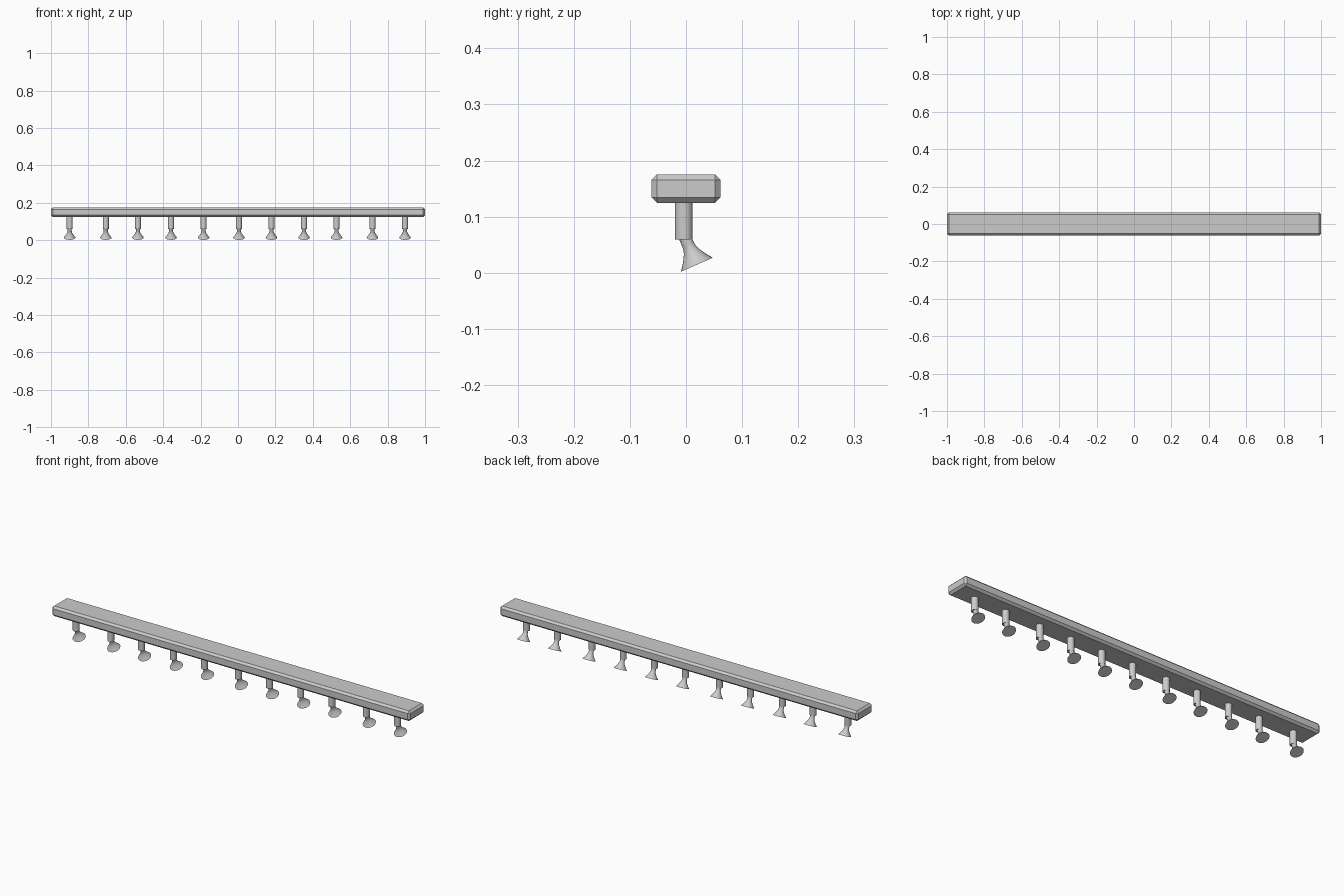
import bpy, bmesh, math
from mathutils import Matrix, Vector

if "Cube" in bpy.data.objects:
    bpy.data.objects.remove(bpy.data.objects["Cube"])

SIDES = 24


def finish(bm, name, x=0.0, mesh=None):
    """Turn a bmesh into an object."""
    mesh = bpy.data.meshes.new(name)
    bmesh.ops.recalc_face_normals(bm, faces=bm.faces)
    bm.to_mesh(mesh)
    bm.free()
    return mesh


def place(mesh, name, x=0.0):
    ob = bpy.data.objects.new(name, mesh)
    ob.location.x = x
    bpy.context.collection.objects.link(ob)
    return ob


def turned(profile, matrix, name):
    """Closed solid of revolution from (radius, height) pairs."""
    bm = bmesh.new()
    rings = []
    for r, h in profile:
        rings.append([bm.verts.new(matrix @ Vector((
            r * math.cos(2 * math.pi * i / SIDES),
            r * math.sin(2 * math.pi * i / SIDES), h))) for i in range(SIDES)])
    for a, b in zip(rings, rings[1:]):
        for i in range(SIDES):
            j = (i + 1) % SIDES
            f = bm.faces.new((a[i], a[j], b[j], b[i]))
            f.smooth = True
    bm.faces.new(rings[0])
    bm.faces.new(rings[-1])
    for e in bm.edges:
        if any(len(f.verts) > 4 for f in e.link_faces):
            e.smooth = False
    return finish(bm, name)


# Long chamfered beam
bm = bmesh.new()
bmesh.ops.create_cube(bm, size=1.0, matrix=Matrix.Translation((0, 0, 0.15))
                      @ Matrix.Diagonal((2.0, 0.123, 0.051, 1)))
bmesh.ops.bevel(bm, geom=bm.edges[:], offset=0.01, segments=1, affect='EDGES')
place(finish(bm, "beam"), "beam")

# Upright stem, running slightly into the beam
stem = turned([(0.016, 0.059), (0.016, 0.13)],
              Matrix.Translation((0, -0.004, 0)), "stem")

# Flared nozzle, tilted so its mouth points down and back
tilt = Matrix.Translation((0, 0.0195, 0.0145)) @ Matrix.Rotation(math.radians(23.7), 4, 'X')
nozzle = turned([(0.031, 0), (0.0245, 0.0085), (0.0187, 0.0175), (0.0145, 0.025),
                 (0.0118, 0.032), (0.011, 0.039), (0.011, 0.056)], tilt, "nozzle")

# Eleven heads along the beam
for n, x in enumerate([-0.90, -0.707, -0.535, -0.358, -0.184, 0.005,
                       0.179, 0.353, 0.527, 0.719, 0.893], 1):
    place(stem, f"stem_{n}", x)
    place(nozzle, f"nozzle_{n}", x)
